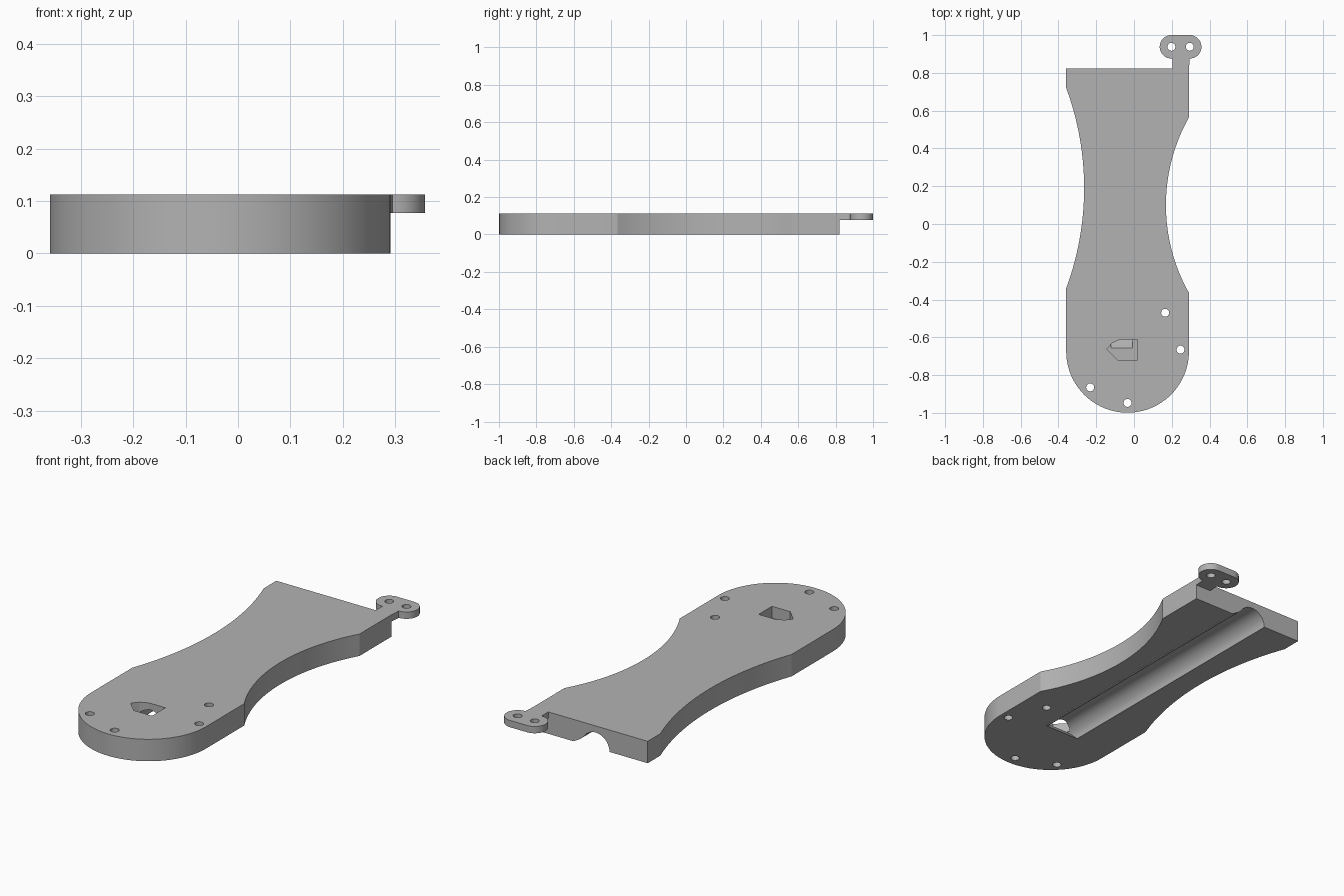
import bpy
import bmesh
from math import pi, sin, cos, atan2, hypot, radians
from mathutils import Matrix, Vector

cube = bpy.data.objects.get("Cube")
if cube:
    bpy.data.objects.remove(cube, do_unlink=True)

grey = bpy.data.materials.new("plain grey")
grey.use_nodes = True
grey.diffuse_color = (0.45, 0.45, 0.45, 1)
grey.node_tree.nodes["Principled BSDF"].inputs["Base Color"].default_value = (0.45, 0.45, 0.45, 1)

TOP = 0.112


def arc(cx, cy, r, a0, a1, n=24):
    """Points on a circular arc, angles in degrees."""
    angles = [radians(a0 + (a1 - a0) * i / n) for i in range(n + 1)]
    return [(cx + r * cos(a), cy + r * sin(a)) for a in angles]


def waist(x, y0, y1, depth, side):
    """Concave arc cut into a straight side, from y0 up to y1."""
    c = (y1 - y0) / 2
    r = (c * c + depth * depth) / (2 * depth)
    half = atan2(c, r - depth) * 180 / pi
    cx, cy = x + side * (r - depth), (y0 + y1) / 2
    if side > 0:
        return arc(cx, cy, r, 180 + half, 180 - half, 32)
    return arc(cx, cy, r, half, -half, 32)[::-1]


def prism(name, outline, z0, z1):
    """Upright solid with the given outline."""
    bm = bmesh.new()
    face = bm.faces.new([bm.verts.new((x, y, z0)) for x, y in outline])
    new = bmesh.ops.extrude_face_region(bm, geom=[face])["geom"]
    verts = [v for v in new if isinstance(v, bmesh.types.BMVert)]
    bmesh.ops.translate(bm, verts=verts, vec=(0, 0, z1 - z0))
    bmesh.ops.recalc_face_normals(bm, faces=bm.faces)
    mesh = bpy.data.meshes.new(name)
    bm.to_mesh(mesh)
    bm.free()
    mesh.materials.append(grey)
    obj = bpy.data.objects.new(name, mesh)
    bpy.context.collection.objects.link(obj)
    return obj


def cut(target, cutter):
    mod = target.modifiers.new("cut", "BOOLEAN")
    mod.operation = "DIFFERENCE"
    mod.solver = "EXACT"
    mod.object = cutter
    bpy.ops.object.select_all(action="DESELECT")
    bpy.context.view_layer.objects.active = target
    target.select_set(True)
    bpy.ops.object.modifier_apply(modifier=mod.name)
    bpy.data.objects.remove(cutter, do_unlink=True)


def drill(target, x, y, r):
    cut(target, prism("drill", arc(x, y, r, 0, 348.75, 31), -0.1, 0.3))


# Main plate: rounded front end, waisted sides, square back end
outline = arc(-0.034, -0.674, 0.325, 180, 360, 48)
outline += waist(0.291, -0.365, 0.565, 0.122, 1)
outline += [(0.291, 0.822), (-0.359, 0.822)]
outline += waist(-0.359, -0.34, 0.72, 0.095, -1)[::-1]
plate = prism("plate", outline, 0, TOP)

# Underside channel: arched on one side, flared on the other, open at the back
profile = [(-0.145, -0.02), (-0.145, 0)] + arc(-0.065, 0, 0.078, 178, 30)
profile += [(0.025, 0.02), (0.06, 0), (0.06, -0.02)]
channel = prism("channel_cutter", profile, 0, 1)
for v in channel.data.vertices:
    x, z, end = v.co
    # the front end slopes up towards the window
    v.co = (x, 0.9 if end > 0.5 else -0.605 - z, z)
bm = bmesh.new()
bm.from_mesh(channel.data)
bmesh.ops.recalc_face_normals(bm, faces=bm.faces)
bm.to_mesh(channel.data)
bm.free()
cut(plate, channel)

# Pointed window in the top that meets the channel
window = [(0.018, -0.72), (0.018, -0.612), (-0.075, -0.612),
          (-0.115, -0.63), (-0.143, -0.662), (-0.085, -0.72)]
cut(plate, prism("window_cutter", window, 0.052, 0.2))

# Screw holes through the plate
for x, y in [(0.165, -0.47), (0.246, -0.665), (-0.232, -0.865), (-0.034, -0.947)]:
    drill(plate, x, y, 0.021)

# Thin tab with a double-rounded head at the back corner
tab_outline = [(0.203, 0.822), (0.291, 0.822)]
tab_outline += arc(0.295, 0.938, 0.062, -90, 90)
tab_outline += arc(0.198, 0.938, 0.062, 90, 270)
tab_outline += [(0.203, 0.876)]
tab = prism("tab", tab_outline, 0.077, TOP)
for x in (0.198, 0.295):
    drill(tab, x, 0.938, 0.021)

# Smooth curved walls, crisp corners
bpy.ops.object.select_all(action="DESELECT")
for obj in (plate, tab):
    obj.select_set(True)
bpy.context.view_layer.objects.active = plate
bpy.ops.object.shade_smooth_by_angle(angle=radians(15))
